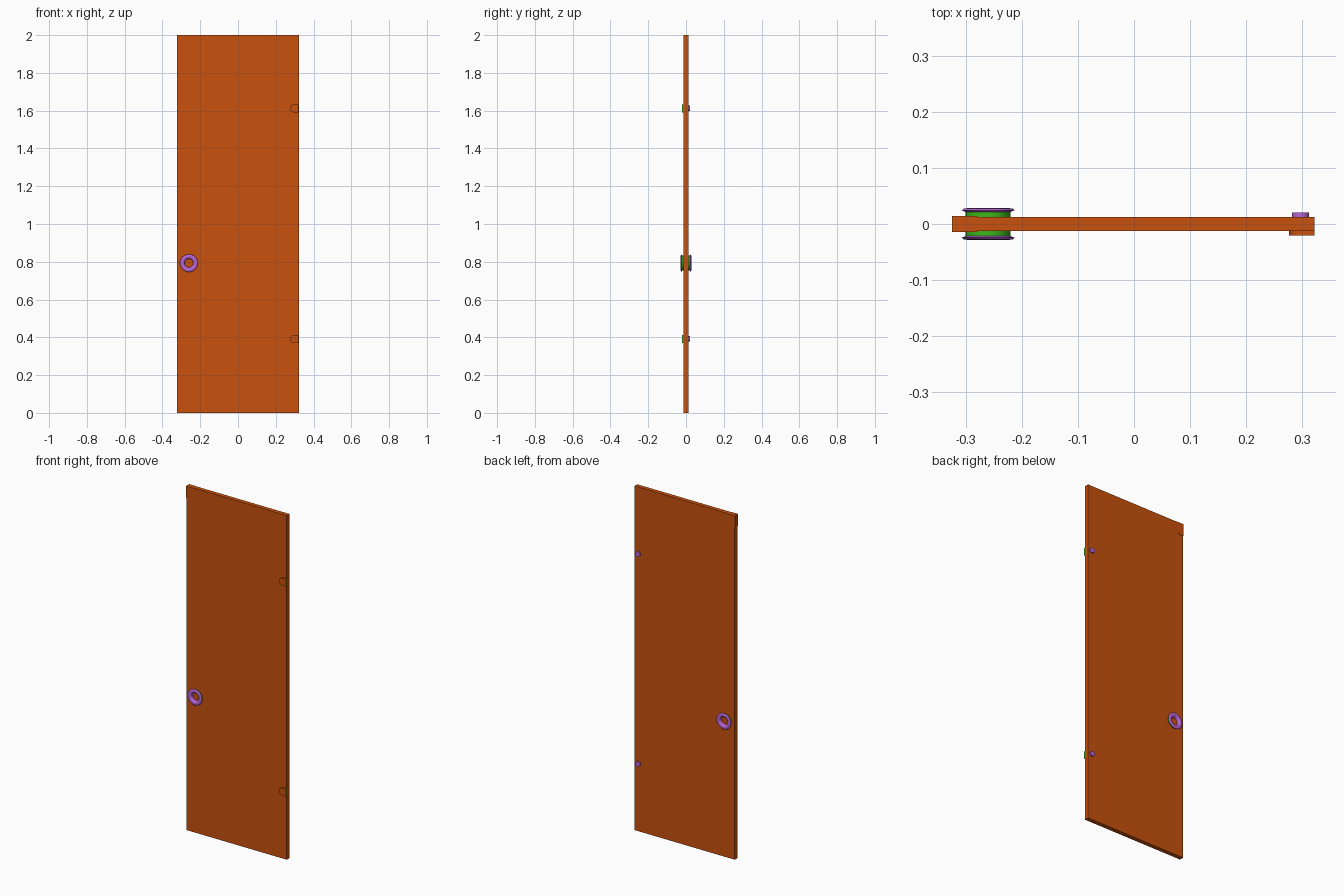
import bpy, bmesh, math

if "Cube" in bpy.data.objects:
    bpy.data.objects.remove(bpy.data.objects["Cube"])


def mat(name, rgb):
    m = bpy.data.materials.new(name)
    m.diffuse_color = (*rgb, 1)
    m.use_nodes = True
    m.node_tree.nodes["Principled BSDF"].inputs["Base Color"].default_value = m.diffuse_color
    return m


ORANGE = mat("orange", (0.58, 0.082, 0.004))
PURPLE = mat("purple", (0.48, 0.13, 0.68))
GREEN = mat("green", (0.045, 0.47, 0.012))


def finish(name, bm, mats, smooth=False):
    bmesh.ops.recalc_face_normals(bm, faces=bm.faces)
    me = bpy.data.meshes.new(name)
    bm.to_mesh(me)
    bm.free()
    for m in mats:
        me.materials.append(m)
    ob = bpy.data.objects.new(name, me)
    bpy.context.collection.objects.link(ob)
    if smooth:
        bpy.ops.object.select_all(action='DESELECT')
        bpy.context.view_layer.objects.active = ob
        ob.select_set(True)
        bpy.ops.object.shade_smooth_by_angle(angle=math.radians(40))
    return ob


def box(name, x0, x1, y0, y1, z0, z1):
    bm = bmesh.new()
    bmesh.ops.create_cube(bm, size=1)
    for v in bm.verts:
        v.co = ((x0 + x1) / 2 + v.co.x * (x1 - x0),
                (y0 + y1) / 2 + v.co.y * (y1 - y0),
                (z0 + z1) / 2 + v.co.z * (z1 - z0))
    return finish(name, bm, [ORANGE])


def plate(name, outline, y0, y1, mats, smooth=True):
    """Extrude an x-z outline along y."""
    bm = bmesh.new()
    face = bm.faces.new([bm.verts.new((x, y0, z)) for x, z in outline])
    ext = bmesh.ops.extrude_face_region(bm, geom=[face])["geom"]
    for v in ext:
        if isinstance(v, bmesh.types.BMVert):
            v.co.y = y1
    bmesh.ops.recalc_face_normals(bm, faces=bm.faces)
    if len(mats) > 1:  # flat end facing +x takes the second colour
        for f in bm.faces:
            f.material_index = 1 if f.normal.x > 0.9 else 0
    return finish(name, bm, mats, smooth)


def ring(name, side, cx, cz, profile, n=40):
    """Revolve (radius, depth) points about a y axis; first band is green."""
    bm = bmesh.new()
    rows = []
    for i in range(n):
        a = 2 * math.pi * i / n
        rows.append([bm.verts.new((cx + r * math.cos(a), side * d, cz + r * math.sin(a)))
                     for r, d in profile])
    for i in range(n):
        a, b = rows[i], rows[(i + 1) % n]
        for k in range(len(profile)):
            j = (k + 1) % len(profile)
            f = bm.faces.new((a[k], a[j], b[j], b[k]))
            f.material_index = 1 if k == 0 else 0
    return finish(name, bm, [PURPLE, GREEN], True)


# door panel and the thin clip on its upper corner
box("door_panel", -0.322, 0.322, -0.0125, 0.0125, 0, 2)
box("corner_clip", -0.324, -0.28, -0.0143, 0.0143, 1.93, 2)

# ring handles on both faces
handle = [(0.040, 0.012), (0.040, 0.0215), (0.047, 0.0245), (0.044, 0.0272),
          (0.036, 0.0285), (0.028, 0.0272), (0.024, 0.0235), (0.022, 0.012)]
for side, label in ((-1, "front"), (1, "back")):
    ring("ring_handle_" + label, side, -0.26, 0.793, handle)

# hinge caps: rounded plate in front, small button behind
for z, label in ((0.392, "lower"), (1.612, "upper")):
    d_shape = [(0.3215, z - 0.0215)]
    d_shape += [(0.298 - 0.0215 * math.sin(math.pi * i / 20),
                 z - 0.0215 * math.cos(math.pi * i / 20)) for i in range(21)]
    d_shape.append((0.3215, z + 0.0215))
    plate("hinge_plate_" + label, d_shape, -0.0205, -0.012, [ORANGE, GREEN])
    disc = [(0.297 + 0.015 * math.cos(math.pi * i / 12),
             z + 0.015 * math.sin(math.pi * i / 12)) for i in range(24)]
    plate("hinge_button_" + label, disc, 0.012, 0.0205, [PURPLE])
